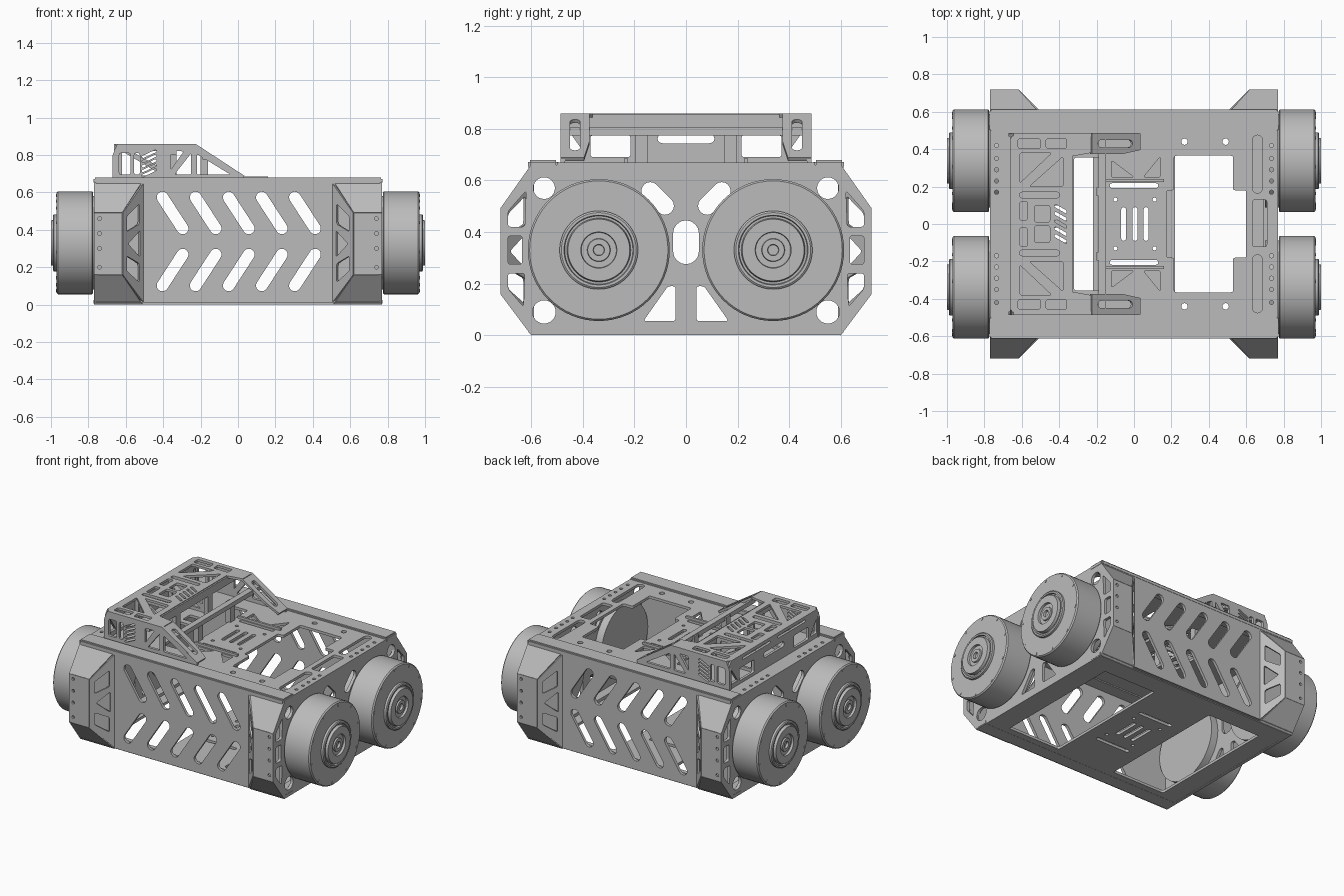
import bpy, bmesh, math
from mathutils import Vector, Matrix

if "Cube" in bpy.data.objects:
    bpy.data.objects.remove(bpy.data.objects["Cube"])

GREY = bpy.data.materials.new("metal grey")
GREY.use_nodes = True
GREY.diffuse_color = (0.5, 0.5, 0.5, 1)
GREY.node_tree.nodes["Principled BSDF"].inputs["Base Color"].default_value = (0.5, 0.5, 0.5, 1)
X, Y, Z = Vector((1, 0, 0)), Vector((0, 1, 0)), Vector((0, 0, 1))


def finish(name, mesh, mirror=""):
    obj = bpy.data.objects.new(name, mesh)
    bpy.context.scene.collection.objects.link(obj)
    mesh.materials.clear()
    mesh.materials.append(GREY)
    if mirror:
        mod = obj.modifiers.new("mirror", 'MIRROR')
        mod.use_axis = ("x" in mirror, "y" in mirror, False)
        mod.use_mirror_merge = False
    return obj


# 2D outline helpers
def rounded(pts, r=0.012):
    out = []
    pts = [Vector(p) for p in pts]
    for i, p in enumerate(pts):
        a, b = pts[i - 1] - p, pts[(i + 1) % len(pts)] - p
        a = p + a.normalized() * min(r, a.length * 0.45)
        b = p + b.normalized() * min(r, b.length * 0.45)
        for k in range(5):
            t = k / 4
            out.append(a * (1 - t) ** 2 + p * 2 * t * (1 - t) + b * t * t)
    return out


def rect(u0, u1, v0, v1):
    return [(u0, v0), (u1, v0), (u1, v1), (u0, v1)]


def slot(u, v, length, width, deg):
    out, r, a = [], width / 2, math.radians(deg)
    for end in (1, -1):
        c = Vector((u, v)) + end * (length / 2 - r) * Vector((math.cos(a), math.sin(a)))
        for k in range(9):
            t = a + (0 if end > 0 else math.pi) - math.pi / 2 + math.pi * k / 8
            out.append(c + r * Vector((math.cos(t), math.sin(t))))
    return out


def circle(u, v, r, n=16):
    return [(u + r * math.cos(2 * math.pi * k / n), v + r * math.sin(2 * math.pi * k / n)) for k in range(n)]


def flip_u(loops):
    return loops + [[(-p[0], p[1]) for p in l] for l in loops]


def flip_v(loops):
    return loops + [[(p[0], -p[1]) for p in l] for l in loops]


def plate(name, outline, holes, thick, origin, u, v, mirror=""):
    """Flat sheet with holes, lying in the plane of u and v"""
    cu = bpy.data.curves.new(name, 'CURVE')
    cu.dimensions, cu.fill_mode, cu.extrude = '2D', 'BOTH', thick / 2
    for loop in [outline] + holes:
        s = cu.splines.new('POLY')
        s.points.add(len(loop) - 1)
        for pt, p in zip(s.points, loop):
            pt.co = (p[0], p[1], 0, 1)
        s.use_cyclic_u = True
    tmp = bpy.data.objects.new("tmp", cu)
    bpy.context.scene.collection.objects.link(tmp)
    dg = bpy.context.evaluated_depsgraph_get()
    mesh = bpy.data.meshes.new_from_object(tmp.evaluated_get(dg))
    bpy.data.objects.remove(tmp)
    u, v = Vector(u).normalized(), Vector(v).normalized()
    m = Matrix((u, v, u.cross(v))).transposed().to_4x4()
    m.translation = Vector(origin)
    bm = bmesh.new()
    bm.from_mesh(mesh)
    bmesh.ops.transform(bm, matrix=m, verts=bm.verts)
    bmesh.ops.remove_doubles(bm, verts=bm.verts, dist=0.00005)
    bmesh.ops.recalc_face_normals(bm, faces=bm.faces)
    for f in bm.faces:
        f.smooth = False
    bm.to_mesh(mesh)
    bm.free()
    return finish(name, mesh, mirror)


def box(name, x, y, z, mirror="", bevel=0):
    bm = bmesh.new()
    size = Vector((x[1] - x[0], y[1] - y[0], z[1] - z[0]))
    mid = Vector((x[1] + x[0], y[1] + y[0], z[1] + z[0])) / 2
    bmesh.ops.create_cube(bm, size=1, matrix=Matrix.Translation(mid) @ Matrix.Diagonal(size).to_4x4())
    if bevel:
        bmesh.ops.bevel(bm, geom=bm.edges[:], offset=bevel, segments=2, affect='EDGES')
    mesh = bpy.data.meshes.new(name)
    bm.to_mesh(mesh)
    bm.free()
    return finish(name, mesh, mirror)


def lathe(name, profile, y, z, steps=64):
    """Turn (radius, x) points about an axis along x"""
    bm = bmesh.new()
    vs = [bm.verts.new((x, y + r, z)) for r, x in profile]
    es = [bm.edges.new(p) for p in zip(vs, vs[1:])]
    bmesh.ops.spin(bm, geom=vs + es, cent=(0, y, z), axis=X, angle=2 * math.pi, steps=steps)
    bmesh.ops.remove_doubles(bm, verts=bm.verts, dist=0.0001)
    bmesh.ops.recalc_face_normals(bm, faces=bm.faces)
    mesh = bpy.data.meshes.new(name)
    bm.to_mesh(mesh)
    bm.free()
    obj = finish(name, mesh, "xy")
    bpy.ops.object.select_all(action='DESELECT')
    obj.select_set(True)
    bpy.context.view_layer.objects.active = obj
    bpy.ops.object.shade_smooth_by_angle(angle=math.radians(30))
    return obj


# Wheels with stepped hubs and bolts
WY, WZ = -0.338, 0.33
lathe("wheel", [(0, 0.70), (0.25, 0.70), (0.25, 0.775), (0.27, 0.775), (0.275, 0.78), (0.275, 0.962),
                (0.268, 0.97), (0, 0.97)], WY, WZ)
lathe("hub", [(0.152, 0.96), (0.152, 0.985), (0.145, 0.99), (0.135, 0.99), (0.132, 0.978), (0.124, 0.978),
              (0.12, 1.0), (0.07, 1.0), (0.068, 0.985), (0.045, 0.985), (0.043, 0.995), (0.022, 0.995),
              (0.02, 0.98), (0, 0.98)], WY, WZ)


def bolt_ring(name, count, ring, r, x):
    for k in range(count):
        a = 2 * math.pi * (k + 0.3) / count
        lathe(name, [(r, x - 0.012), (r, x), (0, x)], WY + ring * math.cos(a), WZ + ring * math.sin(a), 10)


bolt_ring("rim_bolt", 10, 0.256, 0.009, 0.973)
bolt_ring("hub_bolt", 8, 0.094, 0.014, 1.0)

# End plates that carry the wheels
octagon = [(-0.6, 0), (0.6, 0), (0.72, 0.16), (0.72, 0.49), (0.6, 0.66), (-0.6, 0.66), (-0.72, 0.49), (-0.72, 0.16)]
end_holes = flip_u([
    circle(0.55, 0.57, 0.042, 24), circle(0.55, 0.09, 0.045, 24),
    slot(0.11, 0.53, 0.15, 0.07, 45),
    rounded([(0.165, 0.055), (0.04, 0.055), (0.04, 0.19), (0.07, 0.19)]),
    rounded(rect(0.635, 0.69, 0.275, 0.385)),
    rounded([(0.625, 0.42), (0.69, 0.42), (0.69, 0.48), (0.62, 0.56)]),
    rounded([(0.625, 0.24), (0.69, 0.24), (0.69, 0.18), (0.63, 0.11)])])
plate("end_plate", octagon, end_holes + [slot(0, 0.36, 0.17, 0.1, 90)], 0.02, (0.76, 0, 0), Y, Z, "x")

# Side panels with herringbone slots
slots = []
for k in range(5):
    x = -0.35 + 0.177 * k
    slots += [slot(x, 0.49, 0.26, 0.062, -57), slot(x, 0.185, 0.26, 0.062, 57)]
plate("side_panel", rect(-0.76, 0.76, 0.01, 0.66), slots, 0.02, (0, -0.6, 0), X, Z, "y")

# Corner bumpers made of four folded sheets
S = math.hypot(0.12, 0.17)
T = math.hypot(0.12, 0.16)
plate("bumper_face", rect(0.62, 0.77, 0.16, 0.49), [circle(0.74, z, 0.01) for z in (0.2, 0.3, 0.38, 0.46)],
      0.012, (0, -0.714, 0), X, Z, "xy")
plate("bumper_taper", [(0, 0.16), (0, 0.49), (0.155, 0.646), (0.155, 0.013)],
      [rounded([(0.03, 0.39), (0.03, 0.47), (0.125, 0.54), (0.125, 0.43)]),
       rounded([(0.13, 0.395), (0.13, 0.255), (0.04, 0.325)]),
       rounded([(0.03, 0.26), (0.03, 0.18), (0.125, 0.12), (0.125, 0.22)])],
      0.012, (0.62, -0.715, 0), (-1, 1, 0), Z, "xy")
plate("bumper_top_slope", [(0.62, 0), (0.77, 0), (0.77, S), (0.51, S)], [], 0.012,
      (0, -0.715, 0.488), X, (0, 0.12, 0.17), "xy")
plate("bumper_bottom_slope", [(0.62, 0), (0.77, 0), (0.77, T), (0.51, T)], [], 0.012,
      (0, -0.715, 0.163), X, (0, 0.12, -0.16), "xy")

# Edge rails
box("top_rail", (-0.772, 0.772), (-0.612, -0.495), (0.645, 0.68), "y", 0.008)
box("bottom_rail", (-0.772, 0.772), (-0.6, -0.5), (0, 0.03), "y", 0.006)
box("end_rail", (0.69, 0.75), (-0.59, 0.59), (0.02, 0.04), "x")

# Deck and floor, sharing the slotted bridge in the middle
bridge = [slot(x, 0, 0.18, 0.027, 90) for x in (-0.055, 0.005, 0.065)]
bridge += flip_v([slot(0, 0.205, 0.26, 0.026, 0), circle(-0.1, 0.13, 0.011), circle(0.11, 0.13, 0.011)])
deck = flip_v([
    slot(0.66, 0.32, 0.31, 0.055, 90), circle(0.27, 0.44, 0.017), circle(0.49, 0.44, 0.017),
    rounded([(-0.12, 0.25), (0, 0.25), (-0.12, 0.34)]), rounded([(0.05, 0.25), (0.14, 0.25), (0.14, 0.36)]),
    rounded(rect(-0.43, -0.35, 0.02, 0.1))])
deck += flip_v([circle(s * 0.735, y, 0.011) for s in (1, -1) for y in (0.17, 0.23, 0.29, 0.35, 0.42)])
window = [(0.215, 0.365), (0.53, 0.365), (0.53, 0.18), (0.6, 0.18), (0.6, -0.18), (0.53, -0.18),
          (0.53, -0.365), (0.215, -0.365), (0.215, -0.18), (0.175, -0.18), (0.175, 0.18), (0.215, 0.18)]
deck += [rounded(window), rounded(rect(-0.32, -0.175, -0.355, 0.355)), rounded(rect(0.635, 0.71, -0.12, 0.13))]
plate("deck", rect(-0.77, 0.77, -0.5, 0.5), bridge + deck, 0.018, (0, 0, 0.66), X, Y)
floor_holes = flip_u([rounded(rect(0.22, 0.62, -0.46, 0.46))] +
                     flip_v([circle(x, 0.53, 0.012) for x in (0.1, 0.3, 0.5, 0.7)]))
plate("floor", rect(-0.77, 0.77, -0.59, 0.59), bridge + floor_holes, 0.018, (0, 0, 0.01), X, Y)
box("bridge_rib", (-0.16, 0.16), (0.225, 0.24), (0.66, 0.685), "y")

# Raised frame: side trusses
truss = [rounded(rect(-0.635, -0.575, 0.695, 0.81)), rounded(rect(-0.555, -0.525, 0.695, 0.81)),
         rounded([(-0.36, 0.72), (-0.36, 0.82), (-0.29, 0.82)]),
         rounded([(-0.34, 0.695), (-0.25, 0.695), (-0.25, 0.81)]),
         rounded([(-0.22, 0.695), (-0.04, 0.695), (-0.22, 0.805)])]
truss += [slot(-0.475, 0.705 + 0.025 * k, 0.085, 0.013, 25) for k in range(5)]
plate("frame_truss", [(-0.67, 0.66), (-0.67, 0.8), (-0.645, 0.86), (-0.23, 0.86), (0.03, 0.69), (0.03, 0.66)],
      truss, 0.018, (0, -0.478, 0), X, Z, "y")
plate("frame_inner_truss", [(-0.65, 0.66), (-0.65, 0.85), (-0.36, 0.85), (-0.36, 0.66)],
      [rounded([(-0.62, 0.69), (-0.4, 0.69), (-0.62, 0.82)]), rounded([(-0.39, 0.72), (-0.39, 0.82), (-0.57, 0.82)])],
      0.015, (0, -0.18, 0), X, Z, "y")

# Lattice roof and its sloping arms
roof = flip_v([
    rounded(rect(-0.62, -0.5, 0.405, 0.455)), rounded(rect(-0.47, -0.36, 0.405, 0.455)),
    rounded([(-0.61, 0.38), (-0.44, 0.38), (-0.61, 0.22)]), rounded([(-0.38, 0.36), (-0.38, 0.2), (-0.56, 0.2)]),
    rounded(rect(-0.61, -0.57, 0.02, 0.12)), rounded(rect(-0.53, -0.45, 0.01, 0.1)),
    rounded(rect(-0.61, -0.4, 0.14, 0.17))])
roof += [slot(-0.39, -0.08 + 0.04 * k, 0.08, 0.016, -30) for k in range(5)]
plate("roof_lattice", [(-0.655, -0.47), (-0.23, -0.485), (-0.23, -0.38), (-0.34, -0.36), (-0.34, 0.36), (-0.23, 0.38),
                       (-0.23, 0.485), (-0.655, 0.47)], roof, 0.016, (0, 0, 0.852), X, Y)
plate("sloping_arm", [(0, 0), (0.31, 0), (0.31, 0.09), (0.2, 0.11), (0, 0.11)], [slot(0.15, 0.055, 0.22, 0.04, 0)],
      0.016, (-0.23, -0.485, 0.852), (0.26, 0, -0.17), Y, "y")

# Rear wall and cross bars of the raised frame
wall = flip_u([rounded(rect(0.215, 0.37, 0.69, 0.775)), rounded([(0.39, 0.7), (0.46, 0.7), (0.46, 0.8)]),
               slot(0.19, 0.83, 0.3, 0.016, 0)])
plate("rear_wall", [(-0.485, 0.66), (0.485, 0.66), (0.485, 0.83), (0.46, 0.86), (-0.46, 0.86), (-0.485, 0.83)],
      wall + [slot(0, 0.762, 0.22, 0.036, 0)], 0.018, (-0.655, 0, 0), Y, Z)
box("cross_bar", (-0.19, -0.15), (-0.48, 0.48), (0.775, 0.805))
box("roof_bar", (-0.36, -0.33), (-0.48, 0.48), (0.8, 0.855))
box("bar_post", (-0.2, -0.16), (-0.195, -0.15), (0.66, 0.8), "y")
box("rear_post", (-0.36, -0.33), (-0.195, -0.15), (0.66, 0.84), "y")
